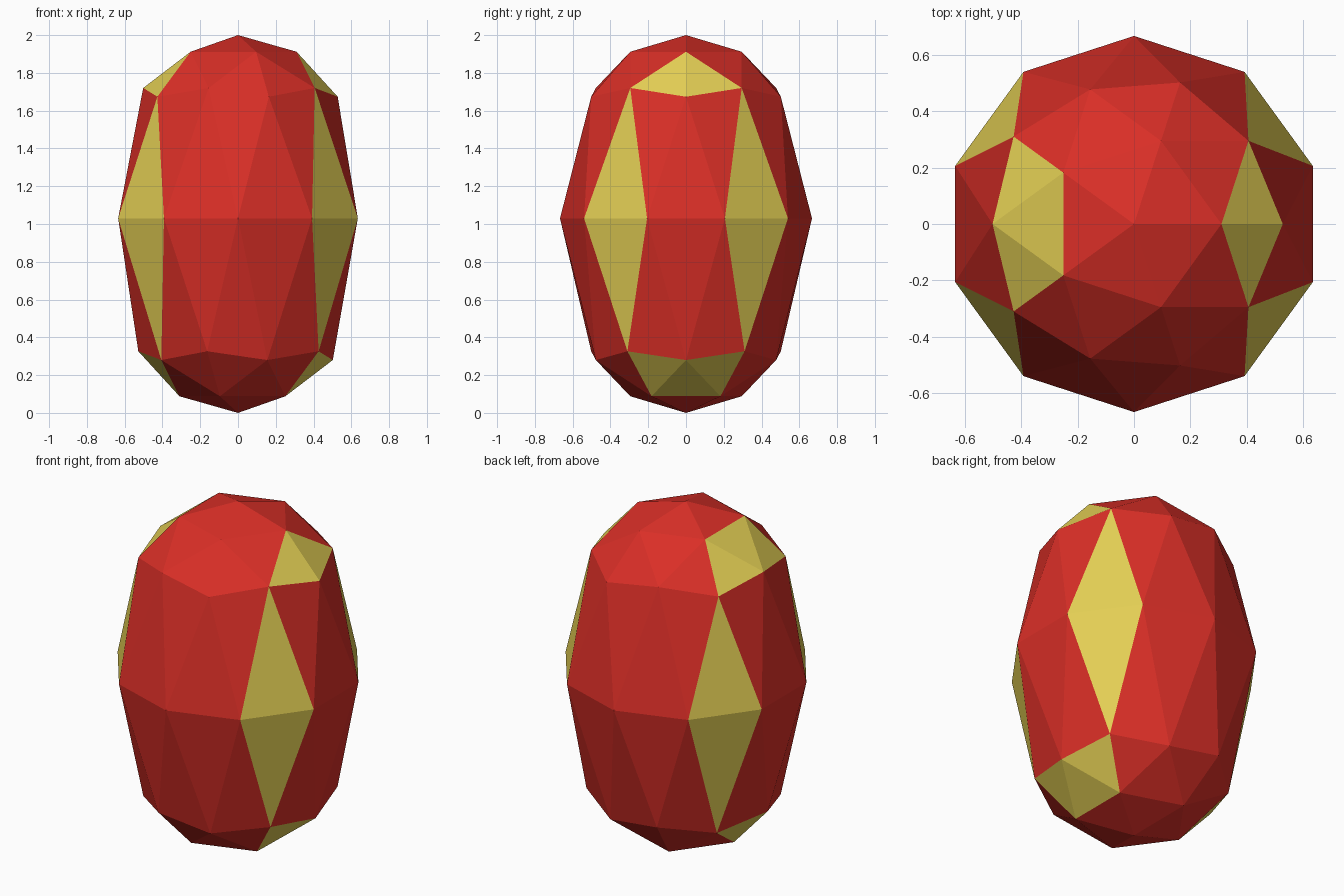
import bpy, bmesh, math

if "Cube" in bpy.data.objects:
    bpy.data.objects.remove(bpy.data.objects["Cube"])

CAP_R = 0.59      # radius of the rounded ends
BELT_R = 0.667    # radius of the widest ring
BELT_Z = 1.03     # height of the widest ring


def material(name, rgb):
    m = bpy.data.materials.new(name)
    m.diffuse_color = (*rgb, 1.0)
    m.use_nodes = True
    m.node_tree.nodes["Principled BSDF"].inputs["Base Color"].default_value = m.diffuse_color
    return m


def is_yellow(c):
    """Pick the patches from a face centre on the unit sphere."""
    angle = math.degrees(math.atan2(abs(c.y), abs(c.x)))
    side_diamond = abs(c.z) < 0.25 and 30 < angle < 42
    end_patch = 0.5 < abs(c.z) < 0.8 and angle < 30
    return side_diamond or end_patch


# Low-poly capsule body from an icosphere
bm = bmesh.new()
bmesh.ops.create_icosphere(bm, subdivisions=2, radius=1.0)

# Colour the faces while the shape is still a sphere
for f in bm.faces:
    f.smooth = False
    f.material_index = 1 if is_yellow(f.calc_center_median()) else 0

# Stretch: the ends become hemispheres, the middle ring a wider belt
for v in bm.verts:
    x, y, z = v.co
    if abs(z) < 0.1:
        v.co = (x * BELT_R, y * BELT_R, BELT_Z)
    else:
        end_z = 2 - CAP_R if z > 0 else CAP_R
        v.co = (x * CAP_R, y * CAP_R, end_z + z * CAP_R)

mesh = bpy.data.meshes.new("capsule_body")
bm.to_mesh(mesh)
bm.free()
mesh.materials.append(material("red", (0.70, 0.028, 0.020)))
mesh.materials.append(material("yellow", (0.78, 0.63, 0.09)))
bpy.context.collection.objects.link(bpy.data.objects.new("capsule_body", mesh))
